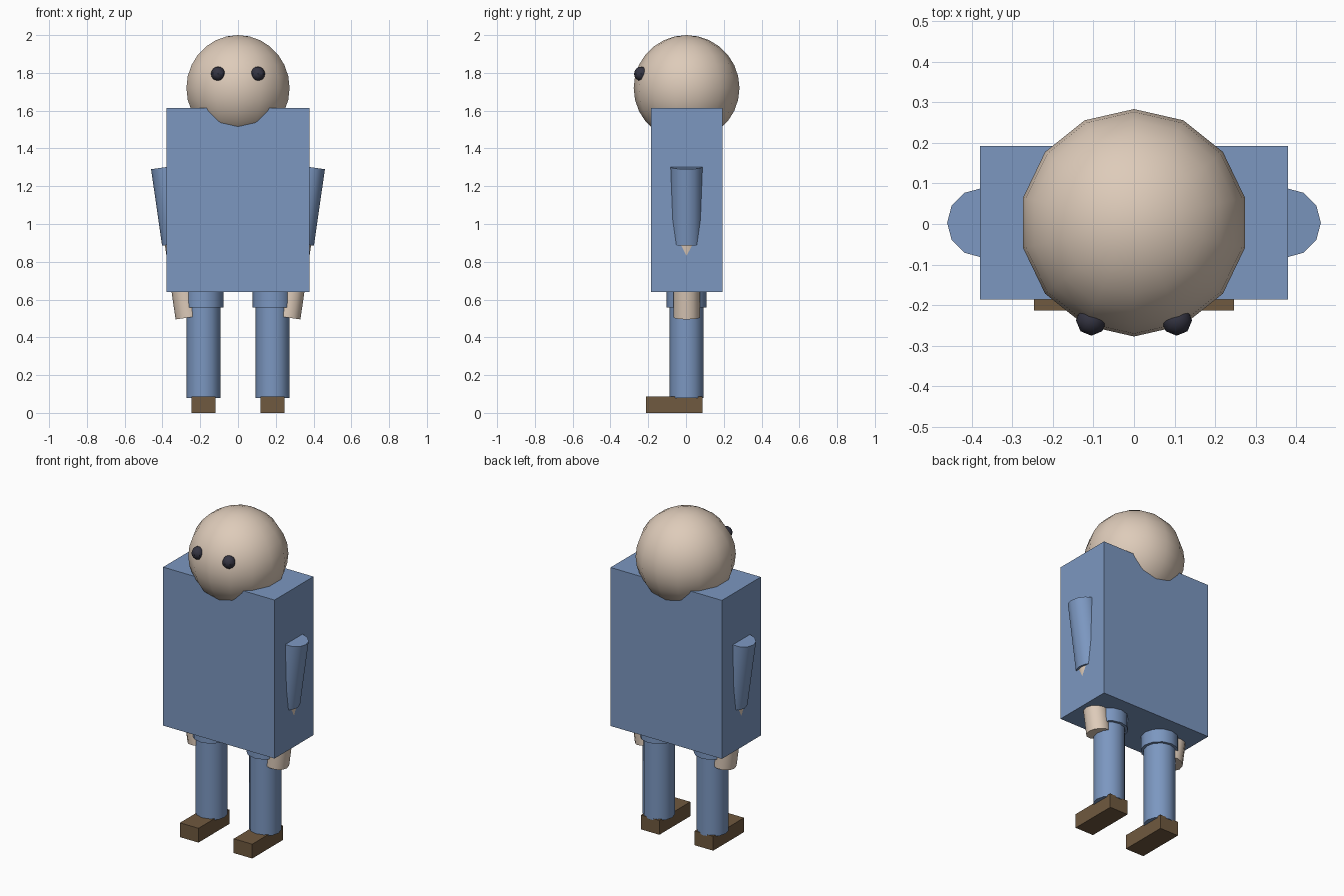
import bpy
import math
from mathutils import Vector

if "Cube" in bpy.data.objects:
    bpy.data.objects.remove(bpy.data.objects["Cube"])

CY = 0.003  # shared depth centre


def material(name, rgb):
    m = bpy.data.materials.new(name)
    m.diffuse_color = (*rgb, 1.0)
    m.use_nodes = True
    m.node_tree.nodes["Principled BSDF"].inputs["Base Color"].default_value = m.diffuse_color
    return m


blue = material("blue_cloth", (0.20, 0.31, 0.53))
skin = material("skin", (0.73, 0.60, 0.49))
brown = material("brown_leather", (0.16, 0.10, 0.05))
dark = material("dark_eye", (0.035, 0.035, 0.055))


def finish(name, mat, smooth=True):
    ob = bpy.context.object
    ob.name = name
    ob.data.materials.append(mat)
    if smooth:
        bpy.ops.object.shade_smooth_by_angle(angle=math.radians(40))
    return ob


def box(name, lo, hi, mat):
    lo, hi = Vector(lo), Vector(hi)
    bpy.ops.mesh.primitive_cube_add(size=1, location=(lo + hi) / 2)
    bpy.context.object.scale = hi - lo
    bpy.ops.object.transform_apply(location=False, rotation=False, scale=True)
    return finish(name, mat, False)


def rod(name, a, b, radius, mat):
    """Twelve-sided cylinder from a (bottom) to b (top), leaning only sideways."""
    a, b = Vector(a), Vector(b)
    d = b - a
    bpy.ops.mesh.primitive_cylinder_add(
        vertices=12, radius=radius, depth=d.length, location=(a + b) / 2,
        rotation=(0, math.atan2(d.x, d.z), math.radians(0)))
    ob = bpy.context.object
    # turn the ring so a corner points sideways
    for v in ob.data.vertices:
        v.co = Vector((-v.co.y, v.co.x, v.co.z))
    return finish(name, mat)


def ball(name, centre, radius, segs, rings, mat):
    bpy.ops.mesh.primitive_uv_sphere_add(
        segments=segs, ring_count=rings, radius=radius, location=centre)
    return finish(name, mat)


# Torso and head
box("torso", (-0.379, -0.186, 0.64), (0.379, 0.192, 1.615), blue)
ball("head", (0, CY, 1.72), 0.28, 14, 14, skin)


def arm_axis(side, z):
    return (side * (0.375 - (1.295 - z) * 0.144), CY, z)


for side, tag in ((-1, "left"), (1, "right")):
    # Eye
    ball(f"{tag}_eye", (side * 0.105, -0.237, 1.795), 0.038, 8, 8, dark)
    # Leaning arm: sleeve and bare forearm
    rod(f"{tag}_sleeve", arm_axis(side, 0.897), arm_axis(side, 1.302), 0.085, blue)
    rod(f"{tag}_forearm", arm_axis(side, 0.505), arm_axis(side, 0.92), 0.07, skin)
    # Leg: wide thigh, slimmer shin, block shoe
    x = side * 0.183
    rod(f"{tag}_thigh", (x, CY, 0.558), (x, CY, 0.85), 0.106, blue)
    rod(f"{tag}_shin", (x, CY, 0.08), (x, CY, 0.60), 0.09, blue)
    box(f"{tag}_shoe", (x - 0.063, -0.213, 0), (x + 0.063, 0.087, 0.088), brown)
